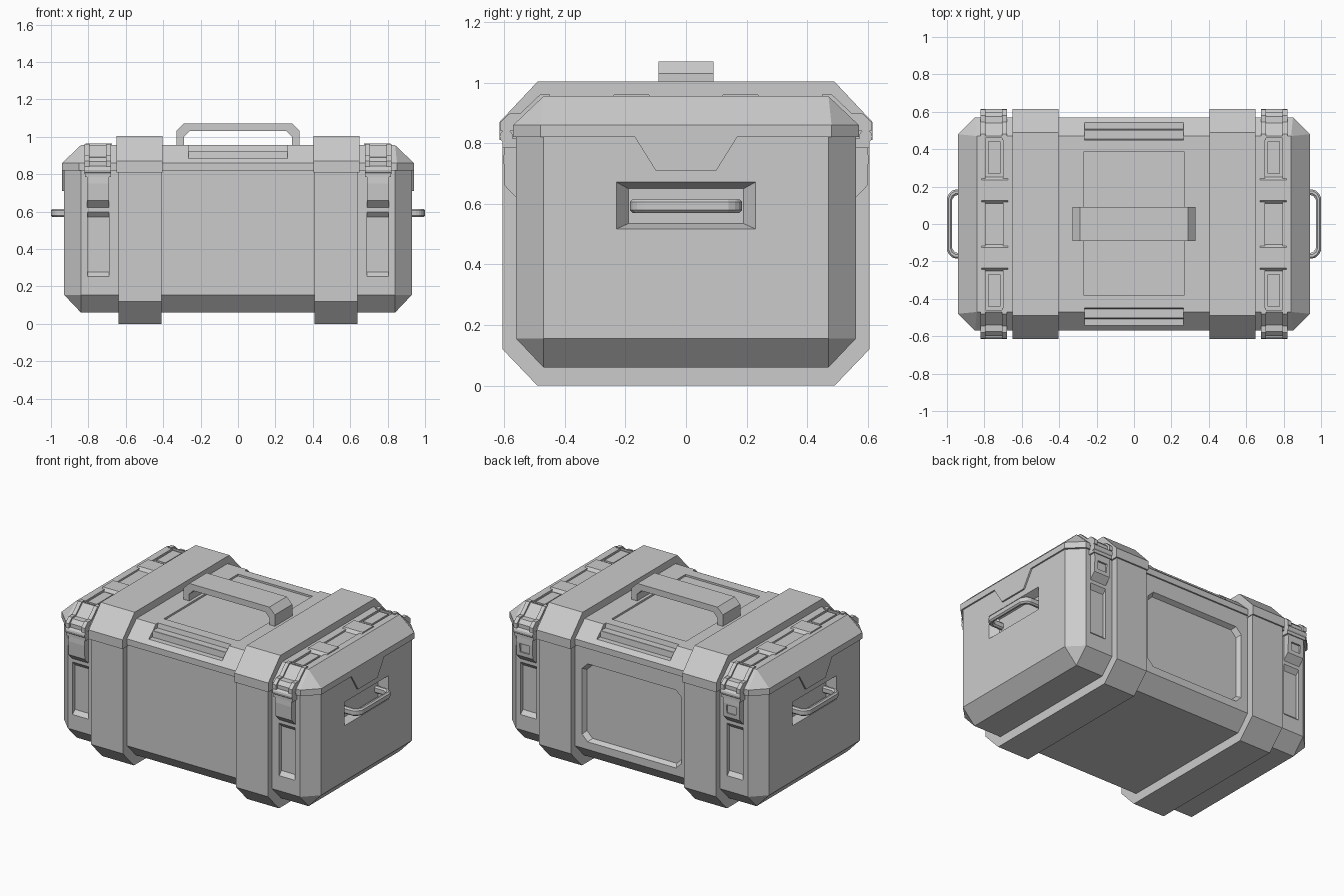
import bpy, bmesh

if "Cube" in bpy.data.objects:
    bpy.data.objects.remove(bpy.data.objects["Cube"])


def loft(name, rings):
    """Skin a list of equal-length point rings and cap both ends."""
    bm = bmesh.new()
    vs = [[bm.verts.new(p) for p in r] for r in rings]
    n = len(rings[0])
    for a, b in zip(vs, vs[1:]):
        for i in range(n):
            j = (i + 1) % n
            bm.faces.new((a[i], a[j], b[j], b[i]))
    bm.faces.new(vs[0])
    bm.faces.new(vs[-1])
    bmesh.ops.remove_doubles(bm, verts=bm.verts, dist=1e-5)
    bmesh.ops.recalc_face_normals(bm, faces=bm.faces)
    me = bpy.data.meshes.new(name)
    bm.to_mesh(me)
    bm.free()
    ob = bpy.data.objects.new(name, me)
    bpy.context.collection.objects.link(ob)
    return ob


def prism(name, axis, pts, lo, hi):
    """Extrude a 2D profile along axis; the profile uses the other two axes in order."""
    def put(p, h):
        q = list(p)
        q.insert('xyz'.index(axis), h)
        return q
    return loft(name, [[put(p, h) for p in pts] for h in (lo, hi)])


def box(name, x, y, z):
    return prism(name, 'z', [(x[0], y[0]), (x[1], y[0]), (x[1], y[1]), (x[0], y[1])], *z)


def mirror(ob, axes):
    m = ob.modifiers.new('mirror', 'MIRROR')
    m.use_axis = [a in axes for a in 'xyz']
    m.use_mirror_merge = False
    return ob


def cut(ob, *cutters):
    for c in cutters:
        c.hide_render = True
        m = ob.modifiers.new('cut', 'BOOLEAN')
        m.operation, m.solver, m.object = 'DIFFERENCE', 'EXACT', c
        bpy.context.view_layer.objects.active = ob
        bpy.ops.object.modifier_apply(modifier=m.name)
        bpy.data.objects.remove(c)


def ring(z, x, y, c):
    """Rectangle with clipped corners at height z."""
    return [(x - c, -y, z), (x, -y + c, z), (x, y - c, z), (x - c, y, z),
            (-x + c, y, z), (-x, y - c, z), (-x, -y + c, z), (-x + c, -y, z)]


def sym(half):
    """Complete a half profile by reflecting its first coordinate."""
    return half + [(-a, b) for a, b in reversed(half)]


# Main tub with end handle wells, latch wells and the back panel recess
body = loft('body', [ring(.06, .84, .47, 0), ring(.155, .93, .56, .09), ring(.82, .93, .56, .09)])


def well(x, y, z0, z1):
    return [(x, -y, z0), (x, y, z0), (x, y, z1), (x, -y, z1)]


handle_well = mirror(loft('handle_well', [well(.95, .245, .51, .68), well(.88, .19, .535, .65)]), 'x')
latch_well = mirror(prism('latch_well', 'x',
                          [(-.58, .235), (-.58, .62), (-.535, .57), (-.535, .278)], .69, .805), 'xy')


def panel(y, w, z0, z1, c):
    return [(p[0], y, p[1]) for p in
            sym([(w - c, z0), (w, z0 + c), (w, z1 - c), (w - c, z1)])]


back_panel = loft('back_panel', [panel(.57, .365, .2, .72, .04), panel(.53, .345, .22, .70, .04)])
cut(body, handle_well, latch_well, back_panel)

# Lid with top recess, stepped edge notches and strip channels
lid = loft('lid', [ring(.82, .94, .57, .09), ring(.86, .94, .57, .09), ring(.955, .84, .47, 0)])
top_recess = box('top_recess', (-.27, .27), (-.38, .385), (.943, 1))
notch = mirror(prism('notch', 'x', [(.445, .97), (.455, .925), (.503, .925), (.507, .885),
                                    (.6, .885), (.6, .97)], -.265, .265), 'y')
channel = mirror(box('channel', (.70, .795), (-.46, .46), (.944, 1)), 'x')
cut(lid, top_recess, notch, channel)

# End flap hanging from the lid
mirror(prism('lid_end_flap', 'x', sym([(.175, .83), (.10, .71)]), .92, .94), 'x')

# Wrap-round bands, split at the lid line
mirror(prism('lower_band', 'x', sym([(.49, 0), (.605, .12), (.605, .82)]), .41, .64), 'x')
mirror(prism('upper_band', 'x', sym([(.615, .81), (.615, .87), (.49, 1.003)]), .405, .65), 'x')

# Carry handle on top
prism('top_handle', 'y', [(-.33, .94), (-.33, 1.03), (-.29, 1.07), (.29, 1.07), (.33, 1.03), (.33, .94),
                          (.29, .94), (.29, 1.0), (.26, 1.03), (-.26, 1.03), (-.29, 1.0), (-.29, .94)],
      -.09, .09)

# End handles
half = [(.87, .185), (.96, .185), (.985, .17), (1.0, .14)]
inner = [(.972, .13), (.965, .145), (.95, .155), (.87, .155)]
grip = half + [(x, -y) for x, y in reversed(half)] + \
    [(x, -y) for x, y in reversed(inner)] + inner
# walk the inner edge from the -y root back to the +y root
grip = prism('end_handle', 'z', grip, .57, .615)
bev = grip.modifiers.new('bevel', 'BEVEL')
bev.width, bev.segments = .01, 1
mirror(grip, 'x')

# Latches: clip over the lid edge, pin, lever
rail = [(-.45, .94), (-.45, .962), (-.48, .962), (-.545, .90), (-.58, .90), (-.612, .87),
        (-.612, .84), (-.55, .84)]
for x0, x1 in ((.68, .705), (.795, .82)):
    mirror(prism('latch_clip_rail', 'x', rail, x0, x1), 'xy')
plate = [(-.47, .94), (-.47, .956), (-.54, .892), (-.575, .89), (-.598, .867), (-.598, .83), (-.55, .83)]
mirror(prism('latch_clip_plate', 'x', plate, .70, .80), 'xy')
lever = [(-.55, .61), (-.598, .66), (-.602, .75), (-.595, .845), (-.55, .845)]
for name, sy in (('front_latch_lever', 1), ('back_latch_lever', -1)):
    ob = prism(name, 'x', [(y * sy, z) for y, z in lever], .69, .808)
    if sy < 0:
        cut(ob, box('lever_inset', (.715, .783), (.59, .63), (.685, .74)))
    mirror(ob, 'x')
mirror(box('latch_collar', (.68, .818), (-.606, -.55), (.785, .815)), 'xy')

bm = bmesh.new()
bmesh.ops.create_cone(bm, cap_ends=True, segments=12, radius1=.022, radius2=.022, depth=.14)
for v in bm.verts:
    v.co = (v.co.z + .75, v.co.x - .593, v.co.y + .822)
bmesh.ops.recalc_face_normals(bm, faces=bm.faces)
me = bpy.data.meshes.new('latch_pin')
bm.to_mesh(me)
bm.free()
pin = bpy.data.objects.new('latch_pin', me)
bpy.context.collection.objects.link(pin)
mirror(pin, 'xy')

# Brackets and pads along the lid strip
mirror(prism('strip_bracket', 'x', [(.105, .94), (.125, .963), (.235, .963), (.255, .94)], .675, .815), 'xy')
mirror(box('strip_pad', (.715, .78), (.27, .44), (.94, .953)), 'xy')
